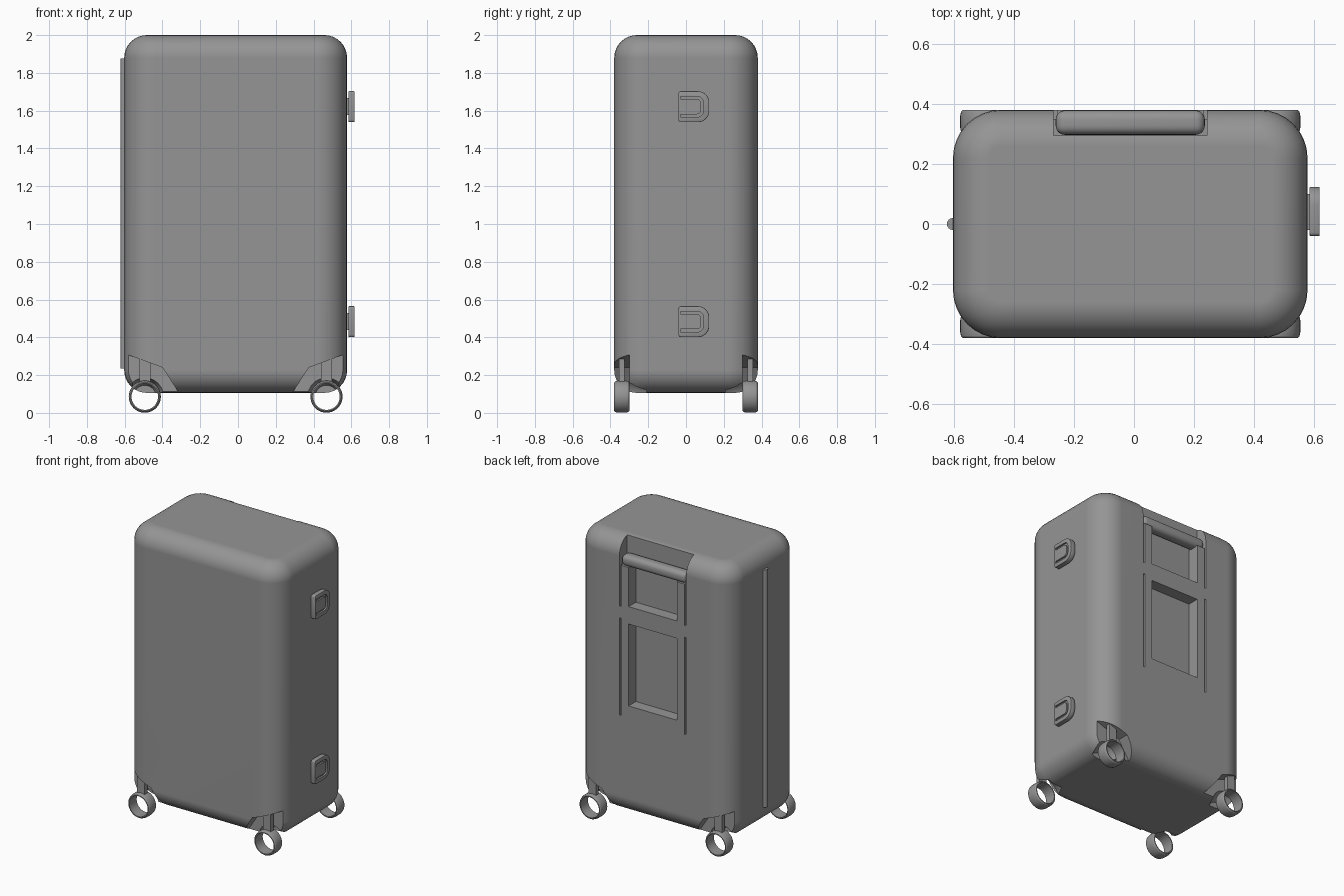
import bpy, bmesh, math
from math import sin, cos, pi

if "Cube" in bpy.data.objects:
    bpy.data.objects.remove(bpy.data.objects["Cube"], do_unlink=True)

CX = -0.0125                      # middle of the shell in x
HX, HY = 0.59, 0.38               # half width and half depth of the shell
Z0, Z1 = 0.106, 2.0

grey = bpy.data.materials.new("shell_grey")
grey.use_nodes = True
grey.diffuse_color = (0.3, 0.3, 0.3, 1)
grey.node_tree.nodes["Principled BSDF"].inputs["Base Color"].default_value = (0.3, 0.3, 0.3, 1)


def activate(ob):
    bpy.ops.object.select_all(action='DESELECT')
    ob.select_set(True)
    bpy.context.view_layer.objects.active = ob


def finish(name, bm):
    bmesh.ops.recalc_face_normals(bm, faces=bm.faces)
    me = bpy.data.meshes.new(name)
    bm.to_mesh(me)
    bm.free()
    me.materials.append(grey)
    ob = bpy.data.objects.new(name, me)
    bpy.context.collection.objects.link(ob)
    return ob


def skin(name, rings, closed=False):
    """Join equal rings of points with quads; cap the ends unless closed."""
    bm = bmesh.new()
    vs = [[bm.verts.new(p) for p in ring] for ring in rings]
    n = len(vs[0])
    pairs = list(zip(vs, vs[1:])) + ([(vs[-1], vs[0])] if closed else [])
    for a, b in pairs:
        for i in range(n):
            j = (i + 1) % n
            bm.faces.new((a[i], a[j], b[j], b[i]))
    if not closed:
        bm.faces.new(vs[0])
        bm.faces.new(vs[-1])
    return finish(name, bm)


def prism(name, pts, axis, lo, hi):
    """Extrude a flat outline along one axis."""
    place = {'x': lambda p, h: (h, p[0], p[1]),
             'y': lambda p, h: (p[0], h, p[1])}[axis]
    return skin(name, [[place(p, h) for p in pts] for h in (lo, hi)])


def box(name, x0, x1, y0, y1, z0, z1):
    return prism(name, [(x0, z0), (x1, z0), (x1, z1), (x0, z1)], 'y', y0, y1)


def lathe(name, profile, centre, axis, closed=False, n=32):
    """Spin (along, radius) points around an axis through the centre."""
    cx, cy, cz = centre
    rings = []
    for h, r in profile:
        turn = [(r * cos(2 * pi * i / n), r * sin(2 * pi * i / n)) for i in range(n)]
        rings.append([(cx + a, cy + h, cz + b) if axis == 'y' else (cx + a, cy + b, cz + h)
                      for a, b in turn])
    return skin(name, rings, closed)


def arc(cx, cy, r, start, n=8):
    return [(cx + r * cos(start + pi / 2 * i / n), cy + r * sin(start + pi / 2 * i / n))
            for i in range(n + 1)]


def cut(ob, cutter):
    mod = ob.modifiers.new("cut", 'BOOLEAN')
    mod.operation = 'DIFFERENCE'
    mod.solver = 'EXACT'
    mod.object = cutter
    activate(ob)
    bpy.ops.object.modifier_apply(modifier=mod.name)
    bpy.data.objects.remove(cutter, do_unlink=True)


def bevel(ob, width, segments):
    mod = ob.modifiers.new("bevel", 'BEVEL')
    mod.width, mod.segments, mod.limit_method = width, segments, 'ANGLE'
    activate(ob)
    bpy.ops.object.modifier_apply(modifier=mod.name)


def smooth(ob):
    activate(ob)
    bpy.ops.object.shade_smooth_by_angle(angle=math.radians(30))


# Shell: rounded rectangles stacked, drawn in at the top and bottom edges
CORNER, EDGE, STEPS = 0.16, 0.12, 8


def outline(inset, z):
    r, ex, ey = CORNER - inset, HX - CORNER, HY - CORNER
    pts = (arc(ex, ey, r, 0) + arc(-ex, ey, r, pi / 2)
           + arc(-ex, -ey, r, pi) + arc(ex, -ey, r, 3 * pi / 2))
    return [(CX + x, y, z) for x, y in pts]


angles = [pi / 2 * i / STEPS for i in range(STEPS + 1)]
low = [outline(EDGE * (1 - sin(t)), Z0 + EDGE * (1 - cos(t))) for t in angles]
high = [outline(EDGE * (1 - sin(t)), Z1 - EDGE * (1 - cos(t))) for t in reversed(angles)]
shell = skin("shell", low + high)

# Back: handle notch, two windows and the narrow rail slots
cut(shell, box("notch_cutter", CX - 0.255, CX + 0.255, 0.295, 0.5, 1.82, 2.1))
for z0, z1 in ((1.55, 1.83), (0.865, 1.43)):
    cut(shell, box("window_cutter", CX - 0.185, CX + 0.185, 0.30, 0.5, z0, z1))
for side in (-1, 1):
    x = CX + side * 0.249
    for z0, z1 in ((1.535, 1.83), (0.783, 1.454)):
        cut(shell, box("slot_cutter", x - 0.006, x + 0.006, 0.35, 0.5, z0, z1))

# Corners: wheel pockets with a tapered well behind each wheel
WHEEL_X, WHEEL_Z, WHEEL_Y = 0.481, 0.086, 0.34
for sx in (-1, 1):
    for sy in (-1, 1):
        pts = [(0.70, 0.356), (0.387, 0.24), (0.305, 0.113), (0.30, 0), (0.70, 0)]
        cut(shell, prism("pocket_cutter", [(CX + sx * u, z) for u, z in pts],
                         'y', sy * 0.30, sy * 0.5))
        cut(shell, lathe("well_cutter", [(sy * 0.31, 0.104), (sy * 0.21, 0.06)],
                         (CX + sx * WHEEL_X, 0, WHEEL_Z), 'y'))
smooth(shell)
weighted = shell.modifiers.new("flat_sides", 'WEIGHTED_NORMAL')
weighted.keep_sharp = True

# Pull handle lying flush in the notch
grip = box("pull_handle", CX - 0.248, CX + 0.248, 0.297, 0.378, 1.815, 1.89)
bevel(grip, 0.03, 5)
smooth(grip)

# Wheels and their stems
tyre = [(-0.04, 0.07), (-0.04, 0.076), (-0.034, 0.082), (-0.02, 0.085),
        (0.02, 0.085), (0.034, 0.082), (0.04, 0.076), (0.04, 0.07)]
for sx, xname in ((-1, "right"), (1, "left")):
    for sy, yname in ((-1, "front"), (1, "back")):
        x, y = CX + sx * WHEEL_X, sy * WHEEL_Y
        smooth(lathe(f"wheel_{yname}_{xname}", tyre, (x, y, WHEEL_Z), 'y', True, 40))
        box(f"wheel_stem_{yname}_{xname}", x - 0.029, x + 0.029,
            y - 0.015, y + 0.015, 0.162, 0.29)


# Latches: neck, rounded pad and an open loop groove in its face
def loop(half, right, r, z):
    return ([(-0.028, z - half)] + arc(right - r, z - half + r, r, 3 * pi / 2, 6)
            + arc(right - r, z + half - r, r, 0, 6) + [(-0.028, z + half)])


for name, z in (("lower", 0.483), ("upper", 1.621)):
    box(f"latch_neck_{name}", 0.57, 0.59, -0.02, 0.10, z - 0.045, z + 0.045)
    pad_outline = (arc(0.063, z - 0.022, 0.06, 3 * pi / 2) + arc(0.063, z + 0.022, 0.06, 0)
                   + arc(-0.028, z + 0.07, 0.012, pi / 2, 3) + arc(-0.028, z - 0.07, 0.012, pi, 3))
    pad = prism(f"latch_pad_{name}", pad_outline, 'x', 0.584, 0.618)
    bevel(pad, 0.005, 2)
    groove = loop(0.055, 0.093, 0.035, z) + loop(0.04, 0.078, 0.02, z)[::-1]
    cut(pad, prism("groove_cutter", groove, 'x', 0.607, 0.65))
    smooth(pad)

# Hinge rod along the opposite side
smooth(lathe("hinge_rod", [(0.235, 0.02), (1.875, 0.02)], (CX - HX, 0, 0), 'z', n=24))
